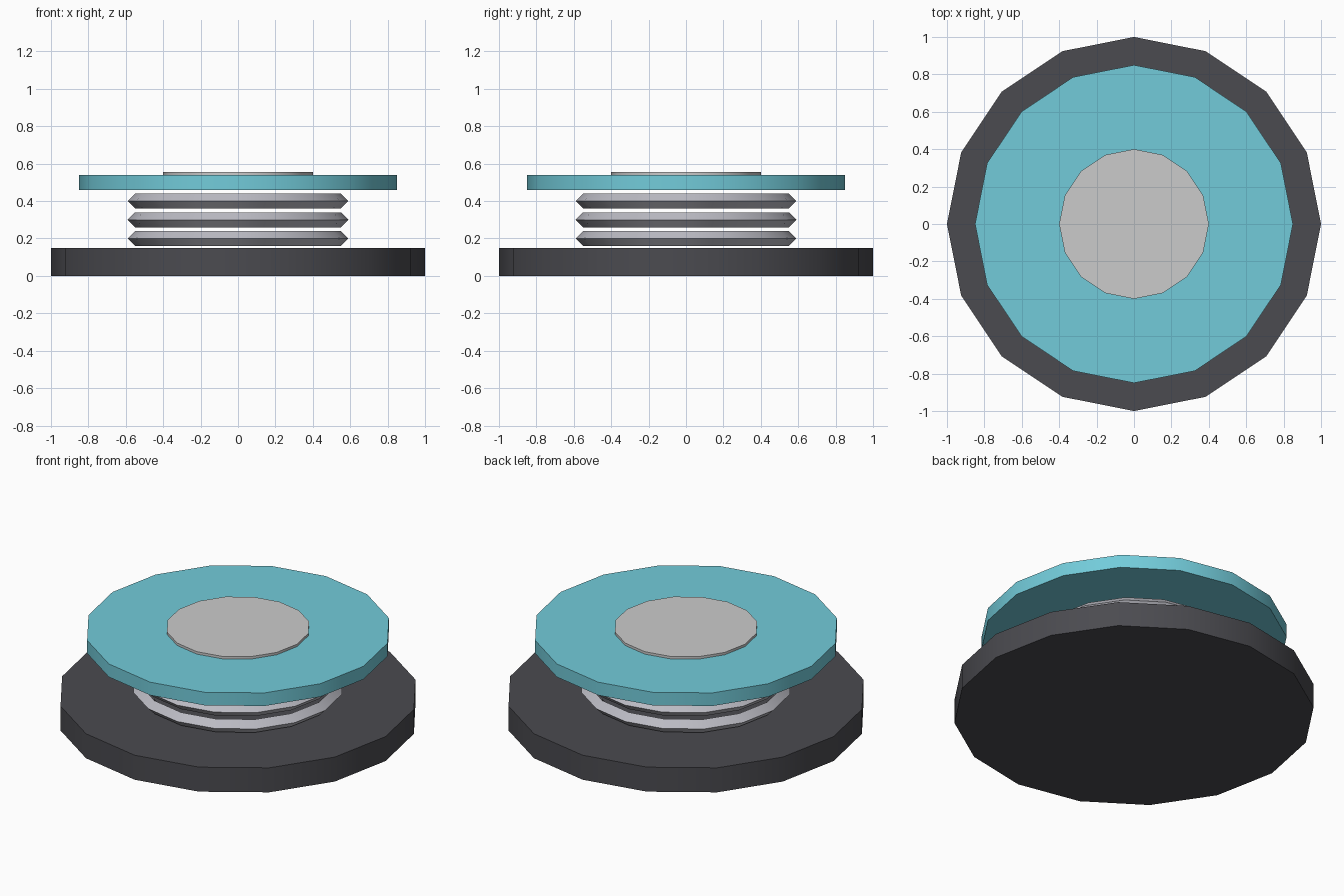
import bpy
import math

if "Cube" in bpy.data.objects:
    bpy.data.objects.remove(bpy.data.objects["Cube"])


def finish(name, color=None):
    obj = bpy.context.object
    obj.name = name
    bpy.ops.object.shade_smooth_by_angle(angle=math.radians(30))
    if color:
        mat = bpy.data.materials.new(name + "_colour")
        mat.diffuse_color = (*color, 1)
        mat.use_nodes = True
        mat.node_tree.nodes["Principled BSDF"].inputs["Base Color"].default_value = mat.diffuse_color
        obj.data.materials.append(mat)
    return obj


def disc(name, radius, z0, z1, color=None):
    bpy.ops.mesh.primitive_cylinder_add(
        vertices=16, radius=radius, depth=z1 - z0, location=(0, 0, (z0 + z1) / 2))
    return finish(name, color)


# Heavy base
disc("base", 1.0, 0, 0.15, (0.07, 0.07, 0.08))

# Stack of spring coils with a diamond cross-section
for i in range(3):
    bpy.ops.mesh.primitive_torus_add(
        major_radius=0.55, minor_radius=0.04, major_segments=16,
        minor_segments=4, location=(0, 0, 0.2 + 0.1 * i))
    finish(f"spring_coil_{i + 1}", (0.5, 0.5, 0.55))

# Bounce plate and centre pad
disc("bounce_plate", 0.85, 0.46, 0.54, (0.17, 0.6, 0.7))
disc("centre_pad", 0.4, 0.535, 0.555)
